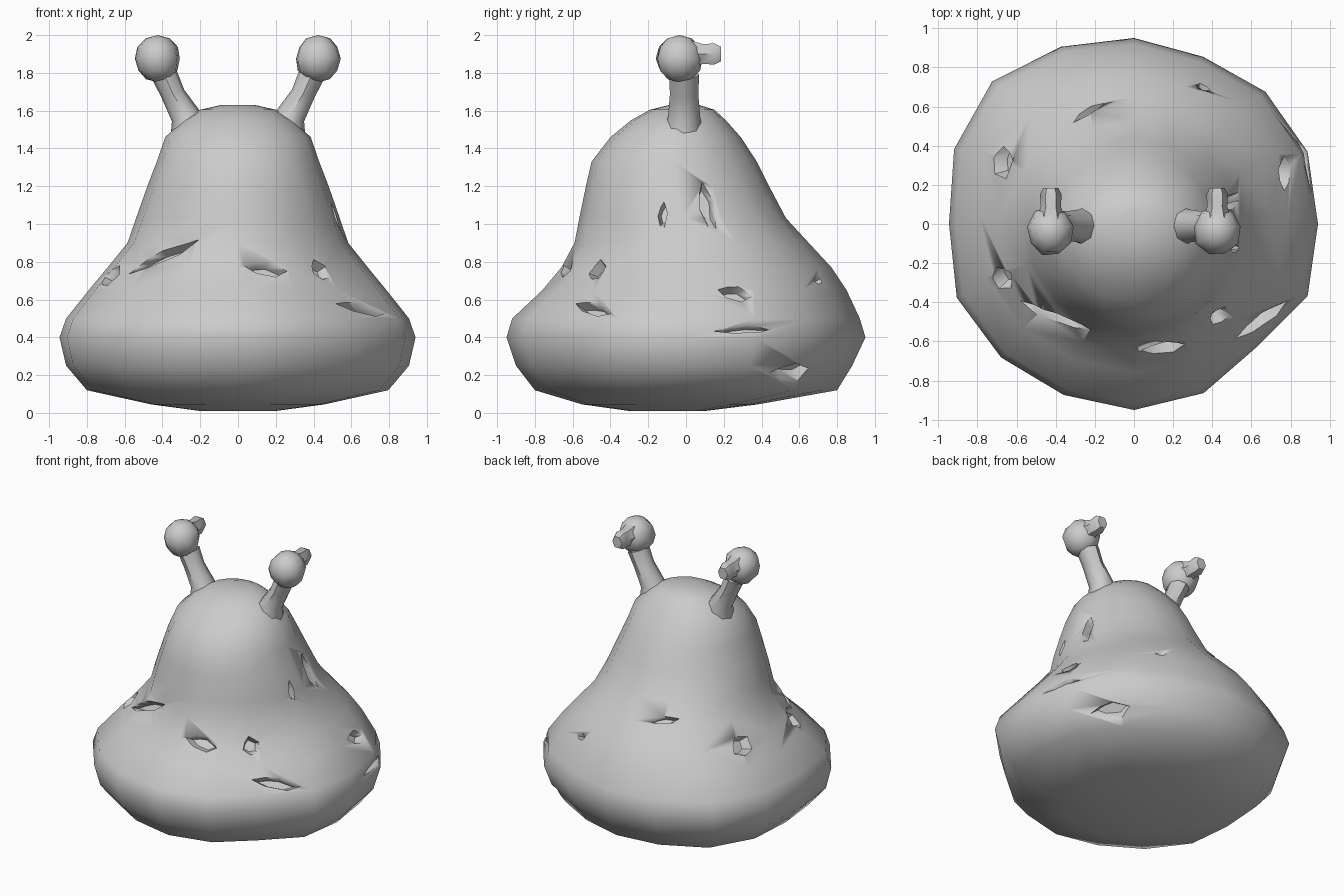
import bpy, bmesh, math, random
from mathutils import Vector
from mathutils.bvhtree import BVHTree

if "Cube" in bpy.data.objects:
    bpy.data.objects.remove(bpy.data.objects["Cube"])

random.seed(4)
grey = bpy.data.materials.new("clay grey")
grey.diffuse_color = (0.6, 0.6, 0.6, 1)
grey.use_nodes = True
grey.node_tree.nodes["Principled BSDF"].inputs["Base Color"].default_value = grey.diffuse_color


def finish(name, bm, angle=50):
    bmesh.ops.recalc_face_normals(bm, faces=bm.faces)
    me = bpy.data.meshes.new(name)
    bm.to_mesh(me)
    bm.free()
    me.materials.append(grey)
    ob = bpy.data.objects.new(name, me)
    bpy.context.collection.objects.link(ob)
    smooth(ob, angle)
    return ob


def smooth(ob, angle):
    bpy.ops.object.select_all(action='DESELECT')
    ob.select_set(True)
    bpy.context.view_layer.objects.active = ob
    bpy.ops.object.shade_smooth_by_angle(angle=math.radians(angle))


def loft(bm, rings):
    loops = [[bm.verts.new(p) for p in r] for r in rings]
    n = len(loops[0])
    for a, b in zip(loops, loops[1:]):
        for i in range(n):
            bm.faces.new((a[i], a[(i + 1) % n], b[(i + 1) % n], b[i]))
    bm.faces.new(loops[0][::-1])
    bm.faces.new(loops[-1])


# Body: stacked rings (height, half width, front y, back y)
PROFILE = [(0.01, .20, -.30, .10), (.045, .46, -.55, .38), (.12, .80, -.80, .80),
           (.25, .91, -.90, .88), (.40, .945, -.95, .95), (.50, .91, -.92, .92),
           (.65, .79, -.76, .85), (.77, .69, -.66, .77), (.90, .585, -.59, .65),
           (1.03, .54, -.565, .53), (1.20, .48, -.53, .44), (1.33, .43, -.50, .375),
           (1.46, .385, -.40, .29), (1.55, .29, -.29, .21), (1.605, .20, -.19, .15),
           (1.63, .09, -.09, .07)]
# Irregular footprint, radius every 22.5 degrees from +x round to the back
PLAN = [.945, .965, .955, .925, .95, .98, 1.03, 1.00,
        .95, .985, .965, .945, .95, .935, .89, .965]
N = 16


def body_ring(z, hw, y0, y1):
    k = max(0, min(1, (1.15 - z) / 0.5))
    cy, hy = (y0 + y1) / 2, (y1 - y0) / 2
    out = []
    for i in range(N):
        a = math.tau * i / N
        r = 1 + (PLAN[i] / .95 - 1) * k
        out.append((hw * r * math.cos(a), cy + hy * r * math.sin(a), z))
    return out


bm = bmesh.new()
loft(bm, [body_ring(*p) for p in PROFILE])
bm.normal_update()
bmesh.ops.recalc_face_normals(bm, faces=bm.faces)
tree = BVHTree.FromBMesh(bm)
body = finish("body", bm)

# Torn dents: (x, y of direction, height, half length, half width, tilt)
DENTS = [(-.52, -.60, .82, .28, .045, .45), (.15, -.65, .76, .14, .06, -.2),
         (.52, -.56, .75, .07, .08, .3), (.66, -.50, .55, .20, .05, -.25),
         (.50, -.12, 1.04, .03, .09, 0), (.48, .11, 1.08, .05, .17, .15),
         (.72, .24, .63, .11, .06, -.3), (.85, .30, .44, .20, .025, .05),
         (.72, .60, .21, .17, .07, 0), (-.60, .28, .76, .11, .09, .3),
         (-.68, -.28, .72, .08, .09, 0), (-.20, .50, .93, .12, .03, .1),
         (.35, .69, .70, .05, .03, .2)]
bm = bmesh.new()
for x, y, z, L, W, tilt in DENTS:
    d = Vector((x, y, 0)).normalized()
    p, n, _, _ = tree.ray_cast(d * 3 + Vector((0, 0, z)), -d)
    u0 = Vector((0, 0, 1)).cross(n).normalized()
    v0 = n.cross(u0)
    u = u0 * math.cos(tilt) + v0 * math.sin(tilt)
    v = n.cross(u)
    outline = [(-L, -.1 * W), (-.4 * L, -.9 * W), (.5 * L, -W), (L, .1 * W),
               (.1 * L, W), (-.5 * L, .6 * W)]
    lo = [p + u * (a * .6) + v * (b * .5 + .25 * W) - n * .055 for a, b in outline]
    hi = [p + u * a + v * b + n * .04 for a, b in outline]
    loft(bm, [lo, hi])
cutter = finish("dent_cutter", bm)
cutter.hide_render = True
cutter.hide_viewport = True
cut = body.modifiers.new("dents", 'BOOLEAN')
cut.operation = 'DIFFERENCE'
cut.solver = 'EXACT'
cut.object = cutter


# Eye stalks: tapered tubes leaning outward, with a flared root
def tube(name, path, sides=8):
    bm = bmesh.new()
    rings = []
    for cx, cy, cz, rx, ry in path:
        rings.append([(cx + rx * math.cos(math.tau * i / sides),
                       cy + ry * math.sin(math.tau * i / sides),
                       cz - .35 * s * rx * math.cos(math.tau * i / sides))
                      for i in range(sides)])
    loft(bm, rings)
    return finish(name, bm)


for side, s in (("left", -1), ("right", 1)):
    tube(side + "_stalk", [(s * .25, -.02, 1.46, .11, .11), (s * .275, -.01, 1.57, .075, .085),
                           (s * .345, -.01, 1.69, .06, .075), (s * .39, -.01, 1.79, .065, .08)])
    # Eye ball: coarse lumpy sphere
    bm = bmesh.new()
    bmesh.ops.create_uvsphere(bm, u_segments=9, v_segments=6, radius=1)
    for v in bm.verts:
        j = random.uniform(.95, 1.05)
        v.co = Vector((s * .425 + v.co.x * .122 * j, -.035 + v.co.y * .128 * j,
                       1.875 + v.co.z * .125))
    finish(side + "_eye", bm)
    # Small blunt knob on the back of the eye
    bm = bmesh.new()
    rings = []
    for y, r in ((.02, .085), (.09, .06), (.15, .065), (.185, .045)):
        rings.append([(s * .425 + r * .85 * math.cos(math.tau * i / 6), y,
                       1.9 + r * math.sin(math.tau * i / 6)) for i in range(6)])
    loft(bm, rings)
    finish(side + "_eye_knob", bm)
